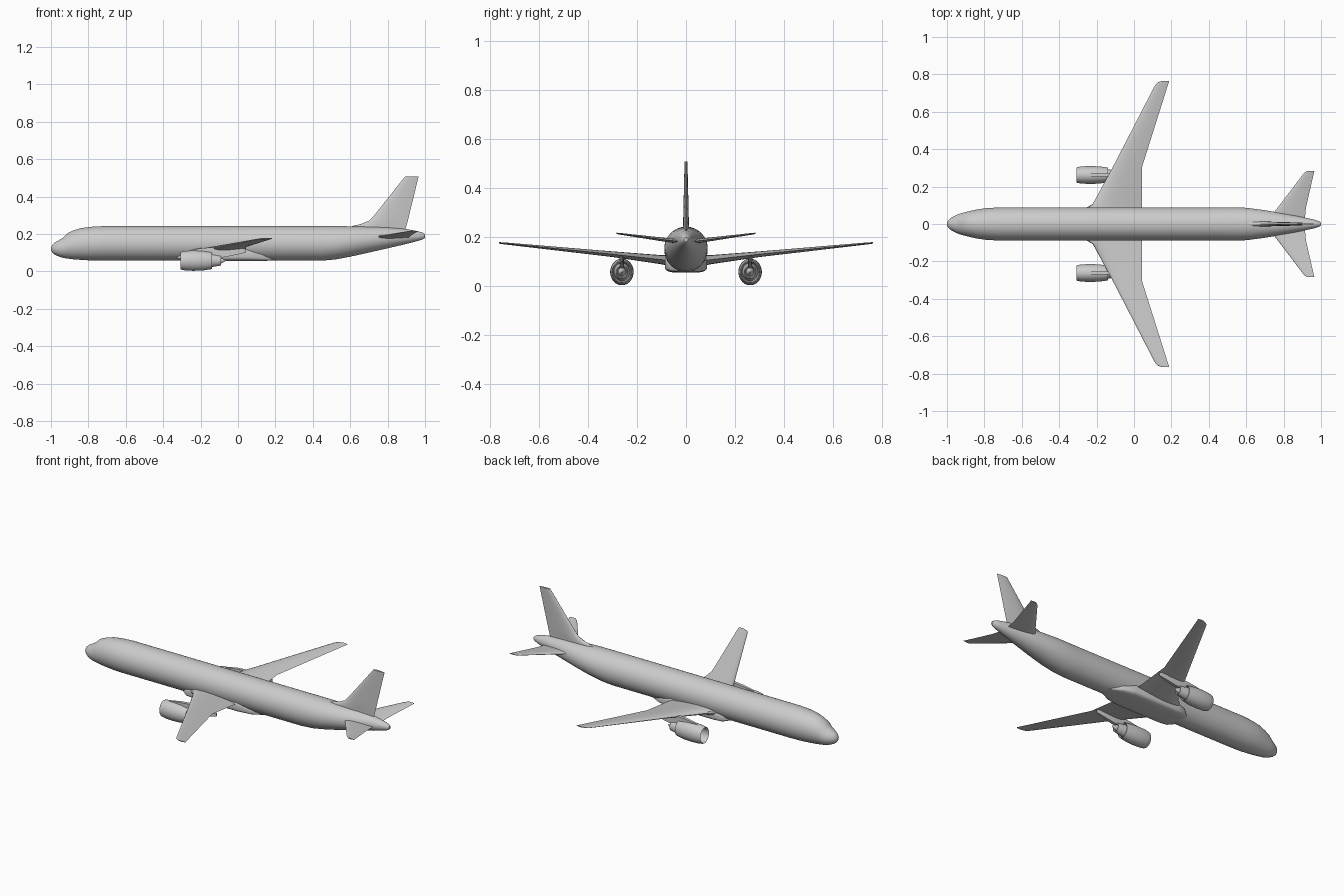
import bpy, bmesh, math

if "Cube" in bpy.data.objects:
    bpy.data.objects.remove(bpy.data.objects["Cube"])

grey = bpy.data.materials.new("light_grey_paint")
grey.diffuse_color = (0.6, 0.6, 0.6, 1)
grey.use_nodes = True
grey.node_tree.nodes["Principled BSDF"].inputs["Base Color"].default_value = grey.diffuse_color


def loft(name, rings, mirror=False, angle=35):
    """Skin a list of equal-length point rings and cap both ends."""
    bm = bmesh.new()
    vr = [[bm.verts.new(p) for p in ring] for ring in rings]
    n = len(vr[0])
    for a, b in zip(vr, vr[1:]):
        for i in range(n):
            bm.faces.new((a[i], a[(i + 1) % n], b[(i + 1) % n], b[i]))
    bm.faces.new(vr[0])
    bm.faces.new(vr[-1])
    bmesh.ops.recalc_face_normals(bm, faces=bm.faces)
    me = bpy.data.meshes.new(name)
    bm.to_mesh(me)
    bm.free()
    me.materials.append(grey)
    ob = bpy.data.objects.new(name, me)
    bpy.context.collection.objects.link(ob)
    bpy.ops.object.select_all(action='DESELECT')
    ob.select_set(True)
    bpy.context.view_layer.objects.active = ob
    bpy.ops.object.shade_smooth_by_angle(angle=math.radians(angle))
    if mirror:
        m = ob.modifiers.new("mirror", 'MIRROR')
        m.use_axis = (False, True, False)
        m.use_mirror_merge = False
    return ob


def oval(x, cy, cz, ry, rz, n=32, power=2.0):
    """Ellipse or rounded-box ring across the x axis."""
    pts = []
    for i in range(n):
        a = 2 * math.pi * (i + 0.5) / n
        c, s = math.cos(a), math.sin(a)
        pts.append((x, cy + ry * math.copysign(abs(c) ** (2 / power), c),
                    cz + rz * math.copysign(abs(s) ** (2 / power), s)))
    return pts


def foil(le, te, thick, n=10):
    """Symmetric aerofoil outline as (x, offset) pairs."""
    def half(t):
        return 5 * thick * (0.2969 * math.sqrt(t) - 0.126 * t - 0.3516 * t**2
                            + 0.2843 * t**3 - 0.1036 * t**4)
    ts = [(1 - math.cos(math.pi * i / n)) / 2 for i in range(n + 1)]
    up = [(le + (te - le) * t, half(t)) for t in ts]
    return up + [(x, -h) for x, h in up[-2:0:-1]]


# fuselage: x, bottom, top, half width
body = [(-1.0, .112, .128, .008), (-.993, .100, .142, .02), (-.98, .089, .154, .032),
        (-.955, .078, .168, .046), (-.935, .072, .180, .054), (-.912, .068, .204, .061),
        (-.88, .064, .219, .069), (-.84, .061, .231, .078), (-.79, .058, .238, .085),
        (-.72, .057, .242, .089), (.45, .057, .242, .089), (.52, .063, .242, .089),
        (.6, .078, .241, .087), (.7, .100, .239, .074), (.8, .123, .235, .057),
        (.9, .146, .226, .037), (.96, .162, .215, .024), (.99, .172, .206, .015),
        (1.0, .18, .198, .008)]
loft("fuselage", [oval(x, 0, (b + t) / 2, w, (t - b) / 2, 40) for x, b, t, w in body])

# belly fairing: x, bottom, top, half width
belly = [(-.33, .068, .09, .05), (-.29, .057, .11, .08), (-.24, .054, .122, .086),
         (.05, .054, .125, .087), (.13, .055, .098, .07), (.2, .059, .068, .03)]
loft("belly_fairing", [oval(x, 0, (b + t) / 2, w, (t - b) / 2, 32, 4) for x, b, t, w in belly])

# main wings: y, leading x, trailing x, z, thickness
wing = [(.03, -.26, .043, .103, .042), (.09, -.25, .043, .106, .040),
        (.108, -.22, .043, .108, .037), (.305, -.113, .043, .130, .023),
        (.745, .114, .182, .174, .008), (.757, .127, .186, .175, .007),
        (.765, .15, .188, .176, .005)]


def flat_surface(name, rows):
    rings = []
    for y, le, te, z, t in rows:
        rings.append([(x, y, z + h) for x, h in foil(le, te, t)])
        # thickness is absolute, so no chord scaling is needed
    return loft(name, rings, mirror=True)


flat_surface("wings", wing)

# tailplane
flat_surface("tailplane", [(.015, .71, .912, .18, .02), (.09, .77, .92, .189, .016),
                           (.27, .907, .961, .213, .007), (.284, .925, .965, .215, .005)])

# tail fin with curved dorsal fillet: z, leading x, trailing x, thickness
fin = [(.2, .60, .89, .026), (.242, .61, .90, .025), (.252, .655, .903, .024),
       (.272, .703, .908, .023), (.3, .729, .915, .022), (.508, .894, .966, .012)]
loft("tail_fin", [[(x, h, z) for x, h in foil(le, te, t)] for z, le, te, t in fin])

# engines: closed turned profile (x, radius), from intake face to exhaust cone
EY, EZ = .262, .057
nacelle = [(-.25, .001), (-.25, .036), (-.295, .038), (-.304, .040), (-.307, .0425),
           (-.302, .045), (-.28, .0485), (-.24, .0505), (-.19, .049), (-.138, .042),
           (-.138, .039), (-.16, .034), (-.138, .0315), (-.09, .024),
           (-.09, .021), (-.105, .017), (-.085, .012), (-.065, .001)]
loft("engines", [oval(x, EY, EZ, r * .95, r * 1.08, 32) for x, r in nacelle], mirror=True)

# intake spinner
loft("intake_spinners", [oval(x, EY, EZ, r, r, 20) for x, r in
     [(-.276, .001), (-.27, .006), (-.249, .013)]], mirror=True)

# pylons: x, bottom, top, half width
pylon = [(-.285, .098, .104, .002), (-.25, .09, .115, .006), (-.19, .085, .124, .009),
         (-.12, .07, .13, .009), (-.07, .076, .128, .009), (0, .09, .124, .007),
         (.042, .1, .12, .002)]
loft("pylons", [[(x, EY - w, b), (x, EY + w, b), (x, EY + w, t), (x, EY - w, t)]
                for x, b, t, w in pylon], mirror=True)
